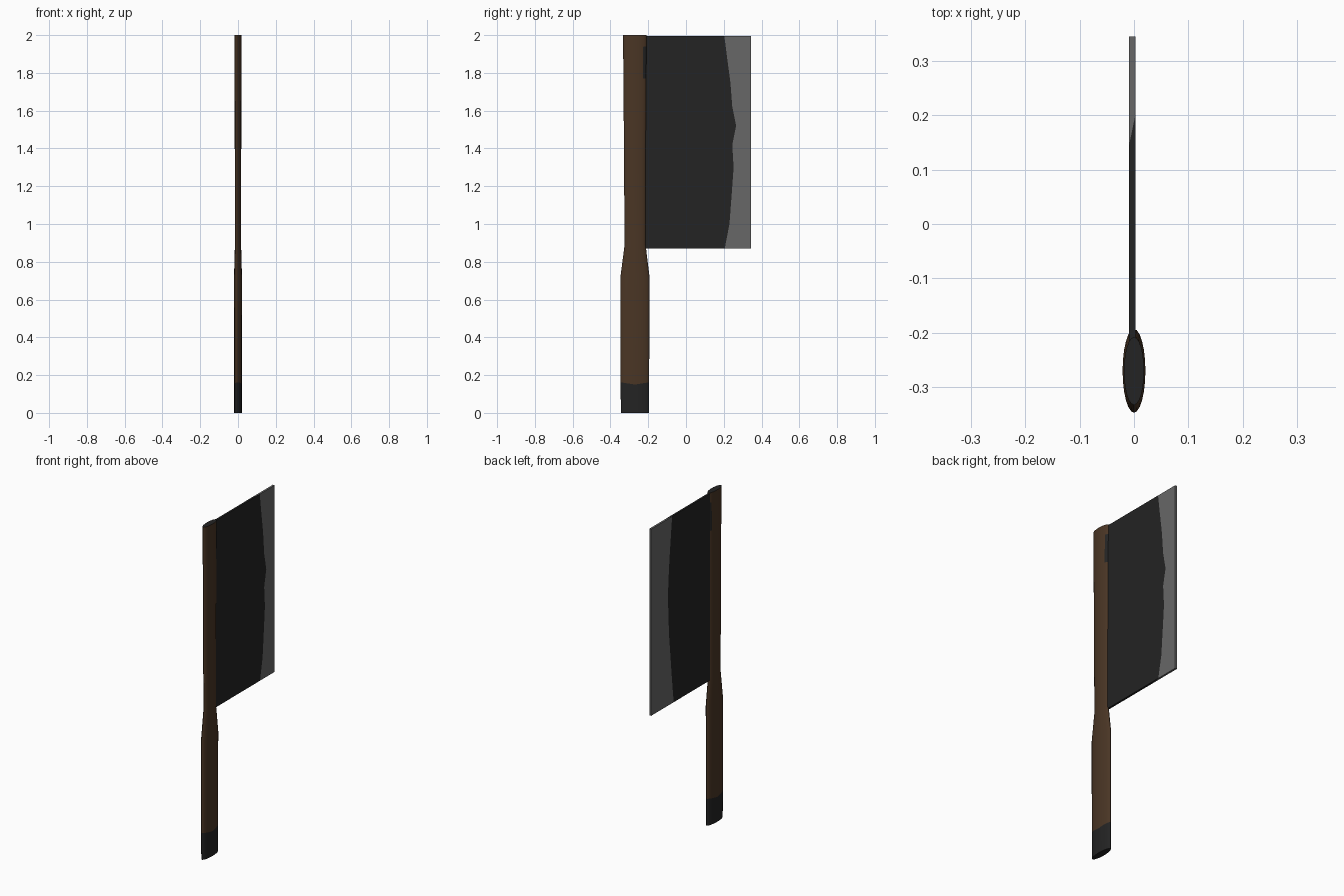
import bpy, bmesh, math

if "Cube" in bpy.data.objects:
    bpy.data.objects.remove(bpy.data.objects["Cube"])


def material(name, rgb):
    m = bpy.data.materials.new(name)
    m.diffuse_color = (*rgb, 1)
    m.use_nodes = True
    m.node_tree.nodes["Principled BSDF"].inputs["Base Color"].default_value = m.diffuse_color
    return m


BROWN = material("brown wood", (0.068, 0.036, 0.018))
DARK = material("dark iron", (0.017, 0.017, 0.017))
STEEL = material("grey steel", (0.135, 0.135, 0.135))


def finish(name, bm, mats):
    bmesh.ops.recalc_face_normals(bm, faces=bm.faces)
    me = bpy.data.meshes.new(name)
    bm.to_mesh(me)
    bm.free()
    for m in mats:
        me.materials.append(m)
    ob = bpy.data.objects.new(name, me)
    bpy.context.collection.objects.link(ob)
    return ob


# Handle: oval rings (z, y low, y high, half thickness)
rings = [(0, -0.345, -0.195, 0.02), (0.15, -0.346, -0.195, 0.02),
         (0.72, -0.347, -0.193, 0.021), (0.89, -0.325, -0.214, 0.0165),
         (1.3, -0.328, -0.213, 0.017), (1.77, -0.331, -0.21, 0.018),
         (1.94, -0.333, -0.208, 0.0185), (2.0, -0.333, -0.208, 0.0185)]
N = 24
bm = bmesh.new()
loops = []
for i, (z, lo, hi, rx) in enumerate(rings):
    loop = []
    for k in range(N):
        a = 2 * math.pi * k / N
        # slightly wavy edge on the dark butt
        dz = 0.012 * abs(math.sin(a)) if i == 1 else 0
        loop.append(bm.verts.new((rx * math.cos(a),
                                  (lo + hi) / 2 + (hi - lo) / 2 * math.sin(a), z + dz)))
    loops.append(loop)
for i in range(len(rings) - 1):
    for k in range(N):
        j = (k + 1) % N
        f = bm.faces.new((loops[i][k], loops[i][j], loops[i + 1][j], loops[i + 1][k]))
        stain = i == 5 and f.calc_center_median().y > -0.23
        f.material_index = 1 if i == 0 or stain else 0
for loop in (loops[0], loops[-1]):
    bm.faces.new(loop).material_index = 1
handle = finish("handle", bm, [BROWN, DARK])
bpy.context.view_layer.objects.active = handle
handle.select_set(True)
bpy.ops.object.shade_smooth_by_angle(angle=math.radians(35))
handle.select_set(False)

# Blade: plate with an uneven ground edge, (z, edge on right side, edge on left side)
rows = [(0.87, 0.205, 0.13), (1.0, 0.23, 0.145), (1.2, 0.245, 0.165),
        (1.3, 0.252, 0.175), (1.42, 0.245, 0.18), (1.52, 0.265, 0.185),
        (1.62, 0.245, 0.18), (1.75, 0.235, 0.17), (1.9, 0.215, 0.155),
        (1.995, 0.203, 0.145)]
bm = bmesh.new()
grid = []
for z, yr, yl in rows:
    pts = [(0.003, -0.216), (0.003, yr), (0.003, 0.345),
           (-0.009, 0.345), (-0.009, yl), (-0.009, -0.216)]
    grid.append([bm.verts.new((x, y, z)) for x, y in pts])
for a, b in zip(grid, grid[1:]):
    for k in range(6):
        j = (k + 1) % 6
        f = bm.faces.new((a[k], a[j], b[j], b[k]))
        f.material_index = 1 if k in (1, 2, 3) else 0
for r in (grid[0], grid[-1]):
    bm.faces.new((r[0], r[1], r[4], r[5])).material_index = 0
    bm.faces.new((r[1], r[2], r[3], r[4])).material_index = 1
finish("blade", bm, [DARK, STEEL])
